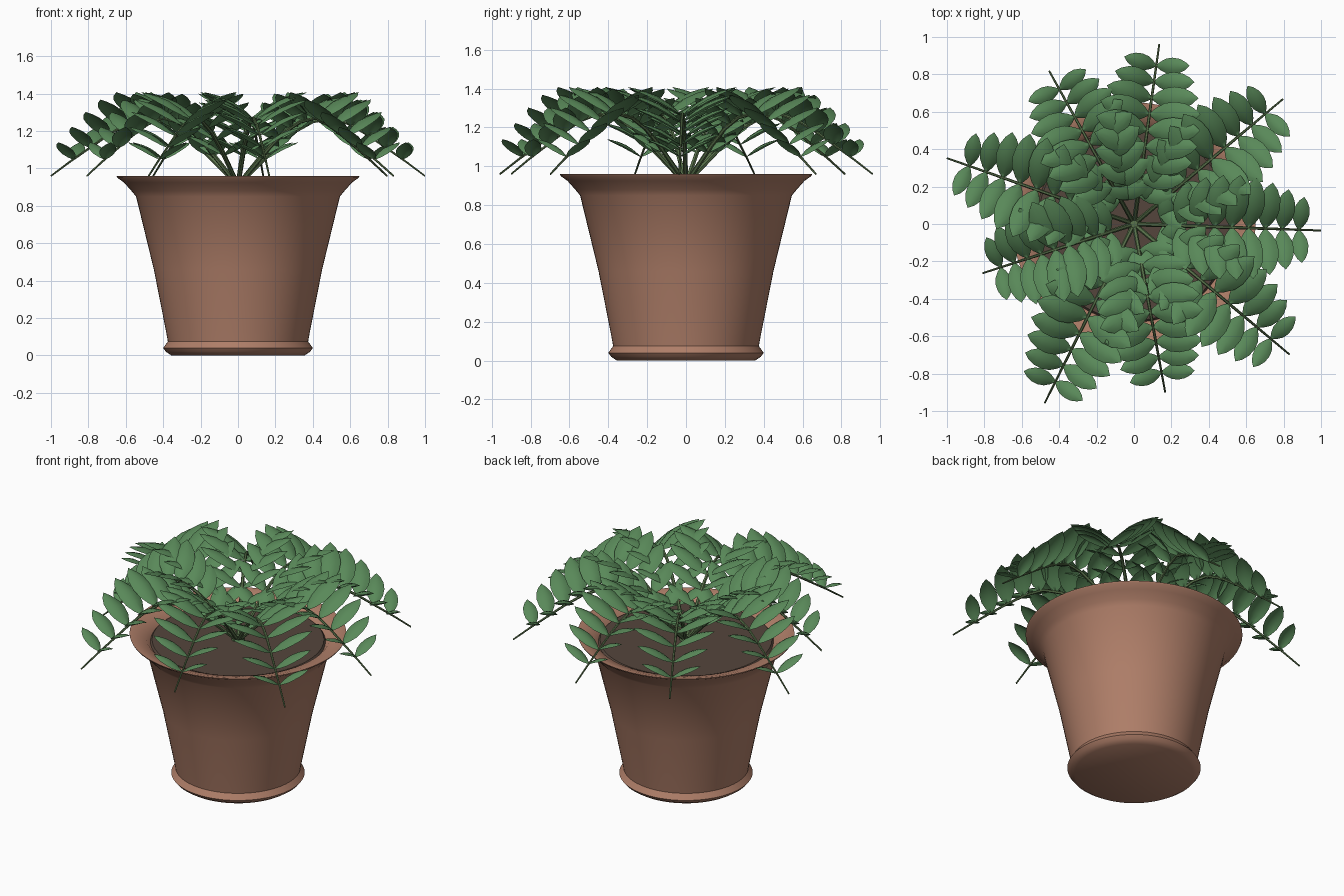
import bpy, bmesh, math
from mathutils import Vector

if "Cube" in bpy.data.objects:
    bpy.data.objects.remove(bpy.data.objects["Cube"])


def material(name, rgb):
    m = bpy.data.materials.new(name)
    m.diffuse_color = (*rgb, 1)
    m.use_nodes = True
    m.node_tree.nodes["Principled BSDF"].inputs["Base Color"].default_value = m.diffuse_color
    return m


CLAY = material("terracotta", (0.43, 0.21, 0.14))
SOIL = material("soil", (0.09, 0.06, 0.045))
STEM = material("stem_green", (0.10, 0.17, 0.07))
LEAF = material("leaf_green", (0.10, 0.25, 0.10))


def finish(name, bm, mat, angle=40):
    me = bpy.data.meshes.new(name)
    bm.to_mesh(me)
    bm.free()
    ob = bpy.data.objects.new(name, me)
    bpy.context.collection.objects.link(ob)
    me.materials.append(mat)
    bpy.ops.object.select_all(action='DESELECT')
    ob.select_set(True)
    bpy.context.view_layer.objects.active = ob
    bpy.ops.object.shade_smooth_by_angle(angle=math.radians(angle))
    return ob


def lathe(name, profile, mat, n=64):
    bm = bmesh.new()
    vs = [bm.verts.new((r, 0, z)) for r, z in profile]
    es = [bm.edges.new(p) for p in zip(vs, vs[1:])]
    bmesh.ops.spin(bm, geom=vs + es, axis=(0, 0, 1), cent=(0, 0, 0),
                   angle=math.tau, steps=n)
    bmesh.ops.remove_doubles(bm, verts=bm.verts, dist=1e-4)
    bmesh.ops.recalc_face_normals(bm, faces=bm.faces)
    return finish(name, bm, mat)


# Pot with foot ring and flared rim, soil disc, crown where stems meet
lathe("pot", [(0, 0), (0.355, 0), (0.385, 0.02), (0.40, 0.04), (0.375, 0.075),
              (0.385, 0.13), (0.45, 0.46), (0.545, 0.85), (0.57, 0.88),
              (0.61, 0.925), (0.645, 0.95), (0.65, 0.96), (0.63, 0.96),
              (0.55, 0.935), (0.52, 0.90), (0, 0.88)], CLAY)
lathe("soil", [(0.53, 0.90), (0.515, 0.918), (0, 0.92)], SOIL)
lathe("crown", [(0.045, 0.90), (0.035, 0.94), (0, 0.95)], STEM, 12)

# Height of the arching frond stem at each tenth of its reach
ARCH = [0.91, 1.01, 1.11, 1.195, 1.25, 1.27, 1.235, 1.175, 1.105, 1.035, 0.96]


def arch(t):
    i = min(int(t * 10), 9)
    f = t * 10 - i
    return ARCH[i] * (1 - f) + ARCH[i + 1] * f


# Leaflet outline: (position along, half width), relative to its length
OUTLINE = [(0, 0.02), (0.12, 0.11), (0.3, 0.195), (0.5, 0.22),
           (0.7, 0.19), (0.87, 0.11), (1, 0.0)]


def add_leaflet(bm, base, along, across, length):
    up = along.cross(across).normalized()
    if up.z < 0:
        up = -up
    rows = []
    for s, w in OUTLINE:
        mid = base + length * (along * s + up * 0.09 * math.sin(math.pi * s))
        row = []
        for k in (-1, -0.55, 0, 0.55, 1):
            row.append(bm.verts.new(mid + length * (across * w * k
                                                    - up * 0.35 * w * k * k)))
        rows.append(row)
    for a, b in zip(rows, rows[1:]):
        for k in range(4):
            bm.faces.new((a[k], a[k + 1], b[k + 1], b[k]))


def add_frond(i, degrees, reach):
    a = math.radians(degrees)
    out = Vector((math.cos(a), math.sin(a), 0))
    side = Vector((-out.y, out.x, 0))
    up = Vector((0, 0, 1))

    # Tapered stem tube
    bm = bmesh.new()
    rings = []
    for j in range(11):
        t = j / 10
        c = out * reach * t + up * arch(t)
        tan = (out * reach * 0.1 + up * (arch(min(t + .05, 1)) - arch(max(t - .05, 0)))).normalized()
        nor = side.cross(tan)
        r = 0.013 - 0.008 * t
        rings.append([bm.verts.new(c + r * (side * math.cos(q) + nor * math.sin(q)))
                      for q in (math.tau * k / 6 for k in range(6))])
    for p, q in zip(rings, rings[1:]):
        for k in range(6):
            bm.faces.new((p[k], p[(k + 1) % 6], q[(k + 1) % 6], q[k]))
    bm.faces.new(rings[-1])
    bmesh.ops.recalc_face_normals(bm, faces=bm.faces)
    finish(f"frond_stem_{i}", bm, STEM)

    # Paired leaflets, tilted upward from the stem
    bm = bmesh.new()
    pairs = 9
    for j in range(pairs):
        t = 0.16 + 0.72 * j / (pairs - 1)
        length = 0.19 + 0.13 * math.sin(math.pi * min(1, (t - 0.08) / 0.82))
        base = out * reach * t + up * arch(t)
        for s in (-1, 1):
            tilt, sweep = math.radians(27), math.radians(8)
            flat = side * s * math.cos(sweep) + out * math.sin(sweep)
            along = flat * math.cos(tilt) + up * math.sin(tilt)
            across = out * math.cos(sweep) - side * s * math.sin(sweep)
            add_leaflet(bm, base, along, across, length)
    bmesh.ops.remove_doubles(bm, verts=bm.verts, dist=1e-5)
    bmesh.ops.recalc_face_normals(bm, faces=bm.faces)
    finish(f"frond_leaflets_{i}", bm, LEAF, 60)


# Nine fronds around the crown: direction in degrees and horizontal reach
FRONDS = [(-2, 1.0), (40, 1.04), (82, 0.97), (119, 0.935), (160.6, 1.06),
          (198, 0.85), (243.5, 1.07), (280.5, 0.915), (320, 1.085)]
for i, (deg, reach) in enumerate(FRONDS, 1):
    add_frond(i, deg, reach)
